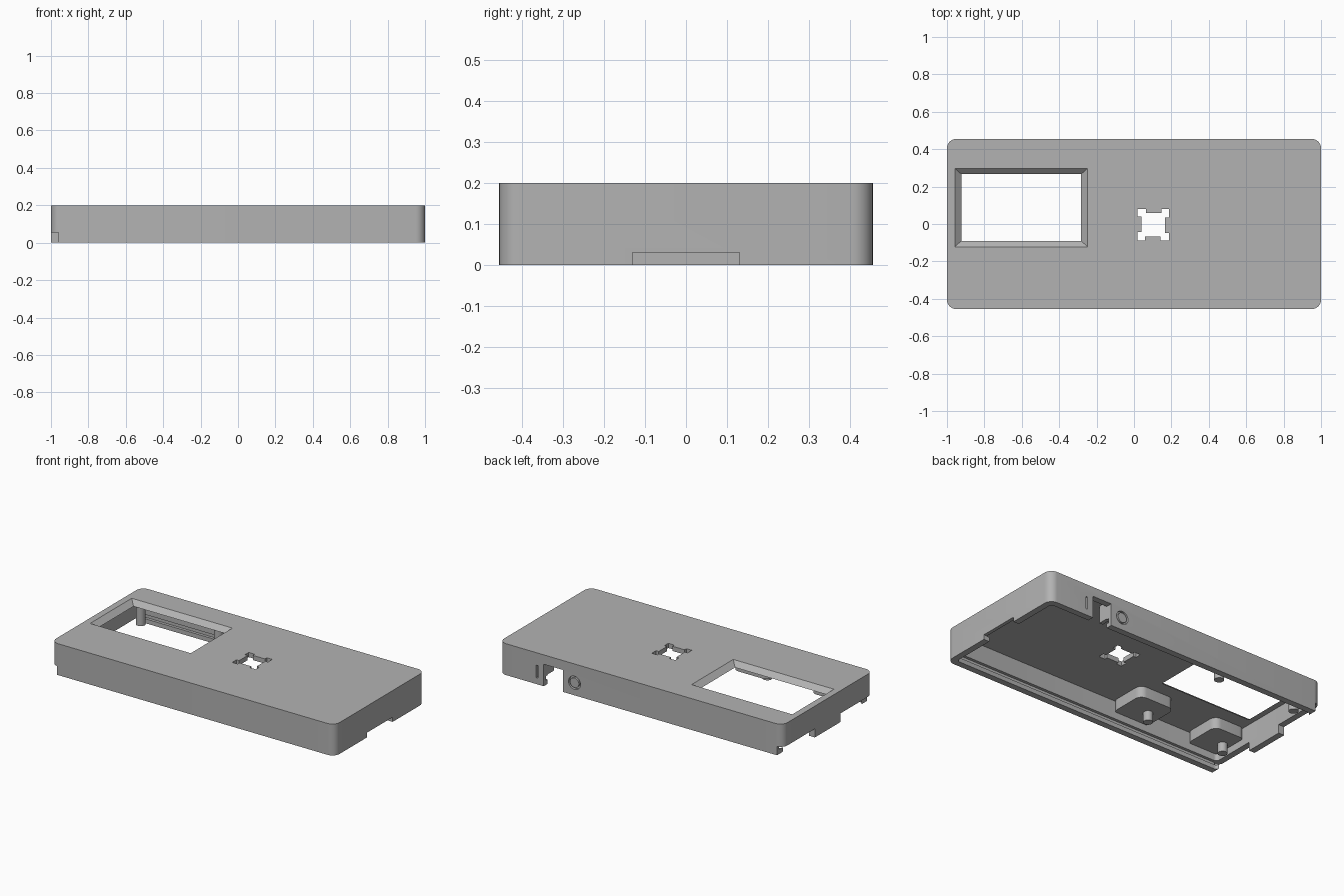
import bpy
import bmesh
from math import sin, cos, pi

if "Cube" in bpy.data.objects:
    bpy.data.objects.remove(bpy.data.objects["Cube"], do_unlink=True)

grey = bpy.data.materials.new("plain_grey")
grey.use_nodes = True
colour = (0.45, 0.45, 0.45, 1)
grey.diffuse_color = colour
grey.node_tree.nodes["Principled BSDF"].inputs["Base Color"].default_value = colour

WALL, CEILING, TOP = 0.04, 0.17, 0.2
HX, HY = 1.0, 0.455
IX, IY = HX - WALL, HY - WALL


def rounded(x0, x1, y0, y1, r, steps=8):
    """Outline of a rectangle with rounded corners."""
    pts = []
    centres = [(x1 - r, y1 - r), (x0 + r, y1 - r), (x0 + r, y0 + r), (x1 - r, y0 + r)]
    for q, (cx, cy) in enumerate(centres):
        for i in range(steps + 1):
            a = (q + i / steps) * pi / 2
            pts.append((cx + r * cos(a), cy + r * sin(a)))
    return pts


def finish(bm, name):
    bmesh.ops.recalc_face_normals(bm, faces=bm.faces)
    mesh = bpy.data.meshes.new(name)
    bm.to_mesh(mesh)
    bm.free()
    mesh.materials.append(grey)
    ob = bpy.data.objects.new(name, mesh)
    bpy.context.collection.objects.link(ob)
    return ob


def prism(name, outline, z0, z1):
    bm = bmesh.new()
    face = bm.faces.new([bm.verts.new((x, y, z0)) for x, y in outline])
    up = bmesh.ops.extrude_face_region(bm, geom=[face])["geom"]
    for v in up:
        if isinstance(v, bmesh.types.BMVert):
            v.co.z = z1
    return finish(bm, name)


def box(name, x0, x1, y0, y1, z0, z1):
    return prism(name, [(x0, y0), (x1, y0), (x1, y1), (x0, y1)], z0, z1)


def cylinder(name, x, y, z, r, length, along_y=False):
    bm = bmesh.new()
    bmesh.ops.create_cone(bm, cap_ends=True, segments=32, radius1=r, radius2=r, depth=length)
    for v in bm.verts:
        if along_y:
            v.co.y, v.co.z = v.co.z, v.co.y
        v.co += type(v.co)((x, y, z))
    return finish(bm, name)


def select(ob):
    bpy.ops.object.select_all(action="DESELECT")
    ob.select_set(True)
    bpy.context.view_layer.objects.active = ob


def cut(ob, tool):
    tool.hide_render = True
    mod = ob.modifiers.new("cut", "BOOLEAN")
    mod.operation, mod.solver, mod.object = "DIFFERENCE", "EXACT", tool
    select(ob)
    bpy.ops.object.modifier_apply(modifier=mod.name)
    bpy.data.objects.remove(tool, do_unlink=True)


def smooth(ob):
    select(ob)
    bpy.ops.object.shade_smooth_by_angle(angle=pi / 6)


# Hollow shell, open underneath
shell = prism("case_shell", rounded(-HX, HX, -HY, HY, 0.05), 0, TOP)
cut(shell, prism("cavity", rounded(-IX, IX, -IY, IY, 0.02), -0.1, CEILING))

# Groove for the sliding base, its open end and the thumb notch
cut(shell, box("base_groove", -0.97, IX + 0.018, -IY - 0.018, IY + 0.018, 0.028, 0.055))
cut(shell, box("open_end", -1.1, -IX, -0.6, 0.6, -0.1, 0.055))
cut(shell, box("thumb_notch", 0.9, 1.1, -0.13, 0.13, -0.1, 0.03))
box("latch_tab", -HX, -IX, -0.13, 0.13, 0, 0.056)

# Display window with sloped sides
bm = bmesh.new()
bmesh.ops.create_cube(bm, size=2)
for v in bm.verts:
    high = v.co.z > 0
    wx, wy = (0.39, 0.242) if high else (0.285, 0.146)
    v.co = (-0.603 + v.co.x * wx, 0.088 + v.co.y * wy, 0.23 if high else 0.14)
cut(shell, finish(bm, "window_cutter"))

# Square opening with notched corners, drawn as one quarter and turned
quarter = [(0.064, -0.035), (0.064, -0.045), (0.083, -0.045),
           (0.083, -0.083), (0.04, -0.083), (0.04, -0.064)]
outline = []
for turn in range(4):
    for x, y in quarter:
        for _ in range(turn):
            x, y = y, -x
        outline.append((0.103 + x, -0.004 + y))
cut(shell, prism("key_opening", outline, 0.1, 0.3))

# Back wall: socket slot, narrow slit and ring groove
cut(shell, box("socket_slot", 0.55, 0.685, 0.38, 0.5, -0.1, 0.14))
cut(shell, box("slit", 0.726, 0.738, 0.38, 0.5, 0.04, 0.12))
cut(shell, cylinder("ring_groove", 0.468, HY + 0.04, 0.08, 0.042, 0.11, True))
smooth(shell)
smooth(cylinder("ring_plug", 0.468, HY - 0.015, 0.08, 0.031, 0.03, True))

# Ribs that hold the socket inside
for side, x in (("right", 0.525), ("left", 0.685)):
    box("socket_rib_" + side, x, x + 0.025, 0.35, IY + 0.002, 0.06, CEILING + 0.002)

# Board pins, with support blocks along the front wall
for side, x in (("left", -0.36), ("right", -0.91)):
    for end, y in (("back", 0.32), ("front", -0.305)):
        smooth(cylinder(f"board_pin_{end}_{side}", x, y, 0.107, 0.028, 0.135))
    block = prism("support_block_" + side,
                  rounded(max(x - 0.09, -0.975), x + 0.16, -0.43, -0.18, 0.045),
                  0.1, CEILING + 0.002)
    # Trim the corners hidden inside the wall
    smooth(block)
